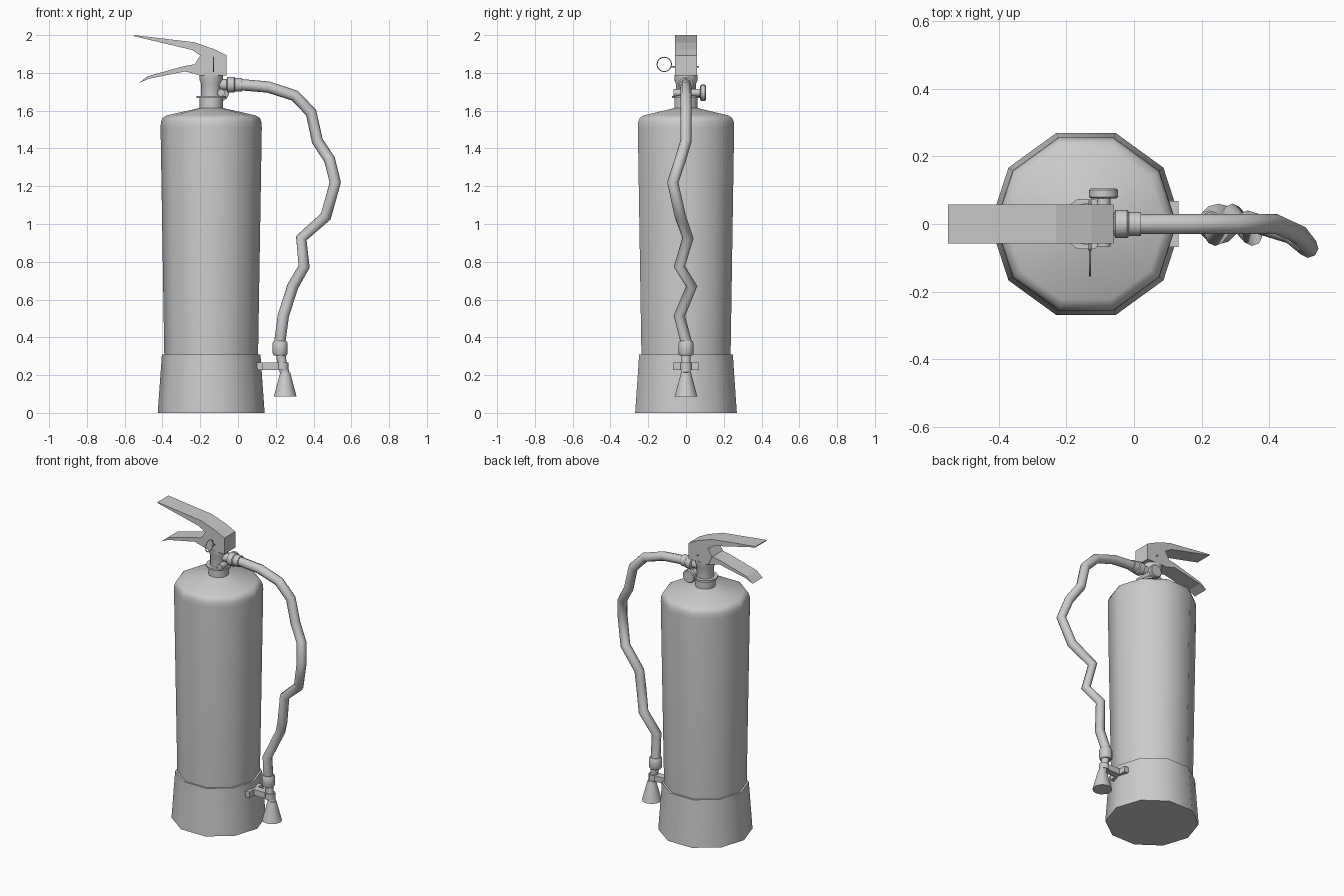
import bpy, bmesh
from math import cos, sin, tau, pi, radians
from mathutils import Matrix, Vector

cube = bpy.data.objects.get("Cube")
if cube:
    bpy.data.objects.remove(cube)

CX = -0.142  # tank axis

grey = bpy.data.materials.new("plain grey")
grey.use_nodes = True
COLOUR = (0.6, 0.6, 0.6, 1)
grey.diffuse_color = COLOUR
grey.node_tree.nodes["Principled BSDF"].inputs["Base Color"].default_value = COLOUR


def finish(name, bm, smooth=True):
    """Turn a bmesh into a shaded, coloured object."""
    bmesh.ops.recalc_face_normals(bm, faces=bm.faces)
    mesh = bpy.data.meshes.new(name)
    bm.to_mesh(mesh)
    bm.free()
    mesh.materials.append(grey)
    ob = bpy.data.objects.new(name, mesh)
    bpy.context.collection.objects.link(ob)
    if smooth:
        bpy.ops.object.select_all(action='DESELECT')
        ob.select_set(True)
        bpy.context.view_layer.objects.active = ob
        bpy.ops.object.shade_smooth_by_angle(angle=radians(40))
    return ob


def lathe(name, profile, origin, axis=(0, 0, 1), sides=10):
    """Closed turned solid from (radius, height) pairs along an axis."""
    bm = bmesh.new()
    turn = Vector((0, 0, 1)).rotation_difference(Vector(axis)).to_matrix().to_4x4()
    place = Matrix.Translation(origin) @ turn
    rings = [[bm.verts.new(place @ Vector((r * cos(tau * i / sides), r * sin(tau * i / sides), h)))
              for i in range(sides)] for r, h in profile]
    for low, high in zip(rings, rings[1:]):
        for i in range(sides):
            j = (i + 1) % sides
            bm.faces.new((low[i], low[j], high[j], high[i]))
    bm.faces.new(rings[0])
    bm.faces.new(rings[-1])
    return finish(name, bm)


def slab(name, outline, half_width):
    """Side outline in x and z, given thickness across y."""
    bm = bmesh.new()
    face = bm.faces.new([bm.verts.new((x, -half_width, z)) for x, z in outline])
    extruded = bmesh.ops.extrude_face_region(bm, geom=[face])["geom"]
    moved = [v for v in extruded if isinstance(v, bmesh.types.BMVert)]
    bmesh.ops.translate(bm, verts=moved, vec=(0, 2 * half_width, 0))
    return finish(name, bm, False)


def tube(name, points, radius, cyclic=False, resolution=2):
    """Round tube along straight segments."""
    curve = bpy.data.curves.new(name, 'CURVE')
    curve.dimensions = '3D'
    curve.bevel_depth = radius
    curve.bevel_resolution = resolution
    curve.use_fill_caps = True
    spline = curve.splines.new('POLY')
    spline.points.add(len(points) - 1)
    for p, co in zip(spline.points, points):
        p.co = (*co, 1)
    spline.use_cyclic_u = cyclic
    spline.use_smooth = True
    curve.materials.append(grey)
    ob = bpy.data.objects.new(name, curve)
    bpy.context.collection.objects.link(ob)
    return ob


# Tank and foot
lathe("tank", [(0.248, 0.29), (0.268, 1.51), (0.266, 1.54), (0.257, 1.562),
               (0.235, 1.575), (0.08, 1.61), (0.064, 1.615)], (CX, 0, 0))
lathe("foot", [(0.283, 0), (0.261, 0.308), (0.246, 0.308)], (CX, 0, 0))

# Valve neck and collar
lathe("valve_neck", [(0.062, 1.6), (0.062, 1.67), (0.053, 1.675), (0.053, 1.74),
                     (0.062, 1.765), (0.062, 1.79)], (CX, 0, 0), sides=12)
lathe("neck_collar", [(0.078, 1.666), (0.078, 1.678)], (CX, 0, 0))

# Carrying handle with housing, and squeeze lever
slab("top_handle", [(-0.55, 2.0), (-0.23, 1.962), (-0.125, 1.925), (-0.06, 1.893),
                    (-0.06, 1.786), (-0.2, 1.786), (-0.23, 1.845), (-0.2, 1.892),
                    (-0.245, 1.922), (-0.55, 1.994)], 0.057)
slab("squeeze_lever", [(-0.525, 1.745), (-0.48, 1.782), (-0.28, 1.837), (-0.2, 1.85),
                       (-0.15, 1.79), (-0.2, 1.786), (-0.28, 1.808), (-0.475, 1.768)], 0.053)

# Safety pin with pull ring
tube("safety_pin", [(-0.13, -0.08, 1.832), (-0.13, 0.07, 1.832)], 0.004)
tube("pull_ring", [(-0.13, -0.115 + 0.038 * cos(tau * i / 20), 1.845 + 0.038 * sin(tau * i / 20))
                   for i in range(20)], 0.003, cyclic=True, resolution=1)

# Pressure gauge on a cross stem
lathe("gauge_stem", [(0.02, -0.066), (0.02, 0.08)], (-0.09, 0, 1.695), (0, 1, 0), 12)
lathe("gauge_dial", [(0.036, 0.075), (0.043, 0.08), (0.043, 0.1), (0.038, 0.105)],
      (-0.09, 0, 1.695), (0, 1, 0), 16)

# Hose with couplings at both ends
lathe("hose_coupling", [(0.03, -0.06), (0.042, -0.055), (0.042, -0.02), (0.036, -0.015),
                        (0.036, 0.02)], (0, 0, 1.737), (1, 0, 0), 12)
tube("hose", [(-0.1, 0, 1.737), (0.02, 0, 1.737), (0.16, 0, 1.725), (0.3, 0, 1.68),
              (0.387, 0, 1.59), (0.42, 0, 1.44), (0.485, -0.03, 1.34), (0.515, -0.07, 1.22),
              (0.465, -0.03, 1.04), (0.335, 0.01, 0.925), (0.35, -0.035, 0.775),
              (0.29, 0.03, 0.67), (0.24, -0.035, 0.515), (0.222, 0, 0.38), (0.223, 0, 0.31)], 0.03)
lathe("nozzle_coupling", [(0.034, 0.305), (0.04, 0.315), (0.04, 0.37), (0.034, 0.38)],
      (0.223, 0, 0), sides=12)

# Nozzle
tube("nozzle_neck", [(0.225, 0, 0.32), (0.232, 0, 0.27), (0.248, 0, 0.21)], 0.025)
lathe("nozzle_horn", [(0.06, 0.087), (0.026, 0.215)], (0.25, 0, 0), sides=12)

# Bracket holding the nozzle: plate, arm and clip
for name, x0, x1, half in (("bracket_plate", 0.1, 0.132, 0.068), ("bracket_arm", 0.12, 0.215, 0.022)):
    slab(name, [(x0, 0.227), (x1, 0.227), (x1, 0.266), (x0, 0.266)], half)
lathe("bracket_clip", [(0.031, 0.227), (0.031, 0.266)], (0.236, 0, 0), sides=12)
